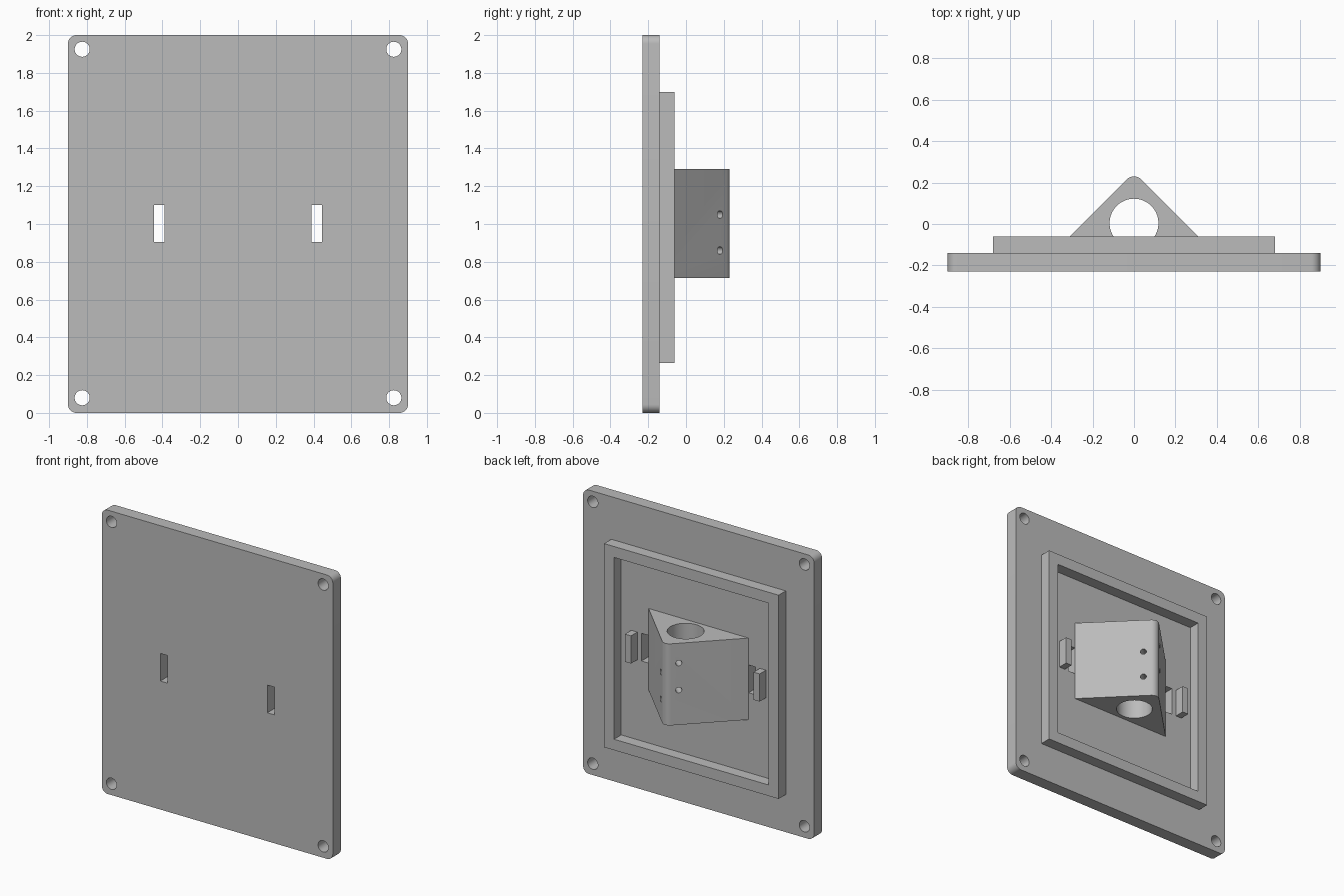
import bpy, bmesh
from math import sin, cos, pi, radians
from mathutils import Vector

cube = bpy.data.objects.get("Cube")
if cube:
    bpy.data.objects.remove(cube, do_unlink=True)

grey = bpy.data.materials.new("plain grey")
grey.use_nodes = True
COLOUR = (0.5, 0.5, 0.5, 1)
grey.diffuse_color = COLOUR
grey.node_tree.nodes["Principled BSDF"].inputs["Base Color"].default_value = COLOUR


def add(name, bm):
    bmesh.ops.recalc_face_normals(bm, faces=bm.faces)
    mesh = bpy.data.meshes.new(name)
    bm.to_mesh(mesh)
    bm.free()
    mesh.materials.append(grey)
    obj = bpy.data.objects.new(name, mesh)
    bpy.context.collection.objects.link(obj)
    return obj


def prism(name, outline, start, end, along_y=True):
    """Extrude a 2D outline along y (outline in x, z) or along z (outline in x, y)."""
    place = (lambda u, v: (u, start, v)) if along_y else (lambda u, v: (u, v, start))
    bm = bmesh.new()
    face = bm.faces.new([bm.verts.new(place(u, v)) for u, v in outline])
    top = bmesh.ops.extrude_face_region(bm, geom=[face])
    moved = [g for g in top["geom"] if isinstance(g, bmesh.types.BMVert)]
    shift = (0, end - start, 0) if along_y else (0, 0, end - start)
    bmesh.ops.translate(bm, verts=moved, vec=shift)
    return add(name, bm)


def rect(x0, x1, z0, z1):
    return [(x0, z0), (x1, z0), (x1, z1), (x0, z1)]


def arc(cx, cy, r, a0, a1, steps):
    angles = [radians(a0 + (a1 - a0) * i / steps) for i in range(steps + 1)]
    return [(cx + r * cos(a), cy + r * sin(a)) for a in angles]


def cylinder(centre, direction, radius, length, sides=32):
    bm = bmesh.new()
    bmesh.ops.create_cone(bm, cap_ends=True, segments=sides, radius1=radius,
                          radius2=radius, depth=length)
    turn = Vector(direction).to_track_quat("Z", "Y").to_matrix()
    bmesh.ops.rotate(bm, verts=bm.verts, matrix=turn)
    bmesh.ops.translate(bm, verts=bm.verts, vec=centre)
    return add("cutter", bm)


def cut(target, cutters):
    for cutter in cutters:
        cutter.hide_render = True
        mod = target.modifiers.new("cut", "BOOLEAN")
        mod.operation = "DIFFERENCE"
        mod.solver = "EXACT"
        mod.object = cutter
        bpy.context.view_layer.objects.active = target
        bpy.ops.object.modifier_apply(modifier=mod.name)
        bpy.data.objects.remove(cutter, do_unlink=True)


def smooth(obj):
    bpy.ops.object.select_all(action="DESELECT")
    obj.select_set(True)
    bpy.context.view_layer.objects.active = obj
    bpy.ops.object.shade_smooth_by_angle(angle=radians(30))


FRONT, BACK, RIM = -0.23, -0.14, -0.06
SLOT_Z = (0.905, 1.10)

# Rounded plate with corner screw holes and two slots
W, R = 0.90, 0.045
outline = []
for cx, cz, a in ((W - R, R, -90), (W - R, 2 - R, 0), (R - W, 2 - R, 90), (R - W, R, 180)):
    outline += arc(cx, cz, R, a, a + 90, 8)
plate = prism("back_plate", outline, FRONT, BACK)
cutters = []
for side in (-1, 1):
    for z in (0.08, 1.925):
        cutters.append(cylinder((side * 0.825, -0.185, z), (0, 1, 0), 0.04, 0.3))
    x0, x1 = sorted((side * 0.39, side * 0.445))
    cutters.append(prism("cutter", rect(x0, x1, *SLOT_Z), -0.3, -0.1))
cut(plate, cutters)
smooth(plate)

# Raised square frame on the back
WALL = 0.077
frame = prism("raised_frame", rect(-0.68, 0.68, 0.265, 1.70), BACK, RIM)
cut(frame, [prism("cutter", rect(WALL - 0.68, 0.68 - WALL, 0.265 + WALL, 1.70 - WALL), -0.3, 0.1)])

# Small tabs beside the slots
for side, word in ((-1, "right"), (1, "left")):
    x0, x1 = sorted((side * 0.478, side * 0.525))
    prism(word + "_tab", rect(x0, x1, *SLOT_Z), BACK, -0.07)

# Triangular block with rounded ridge, through bore and staggered screw holes
block_outline = [(-0.39, BACK), (0.39, BACK)] + arc(0, 0.182, 0.048, 45, 135, 10)
block = prism("mount_block", block_outline, 0.715, 1.29, along_y=False)
cutters = [cylinder((0, 0.004, 1.0), (0, 0, 1), 0.118, 1.0, 64)]
for side, heights in ((1, (0.86, 1.05)), (-1, (0.96, 1.15))):
    for z in heights:
        cutters.append(cylinder((side * 0.07, 0.18, z), (side, 1, 0), 0.02, 0.22, 24))
cut(block, cutters)
smooth(block)
